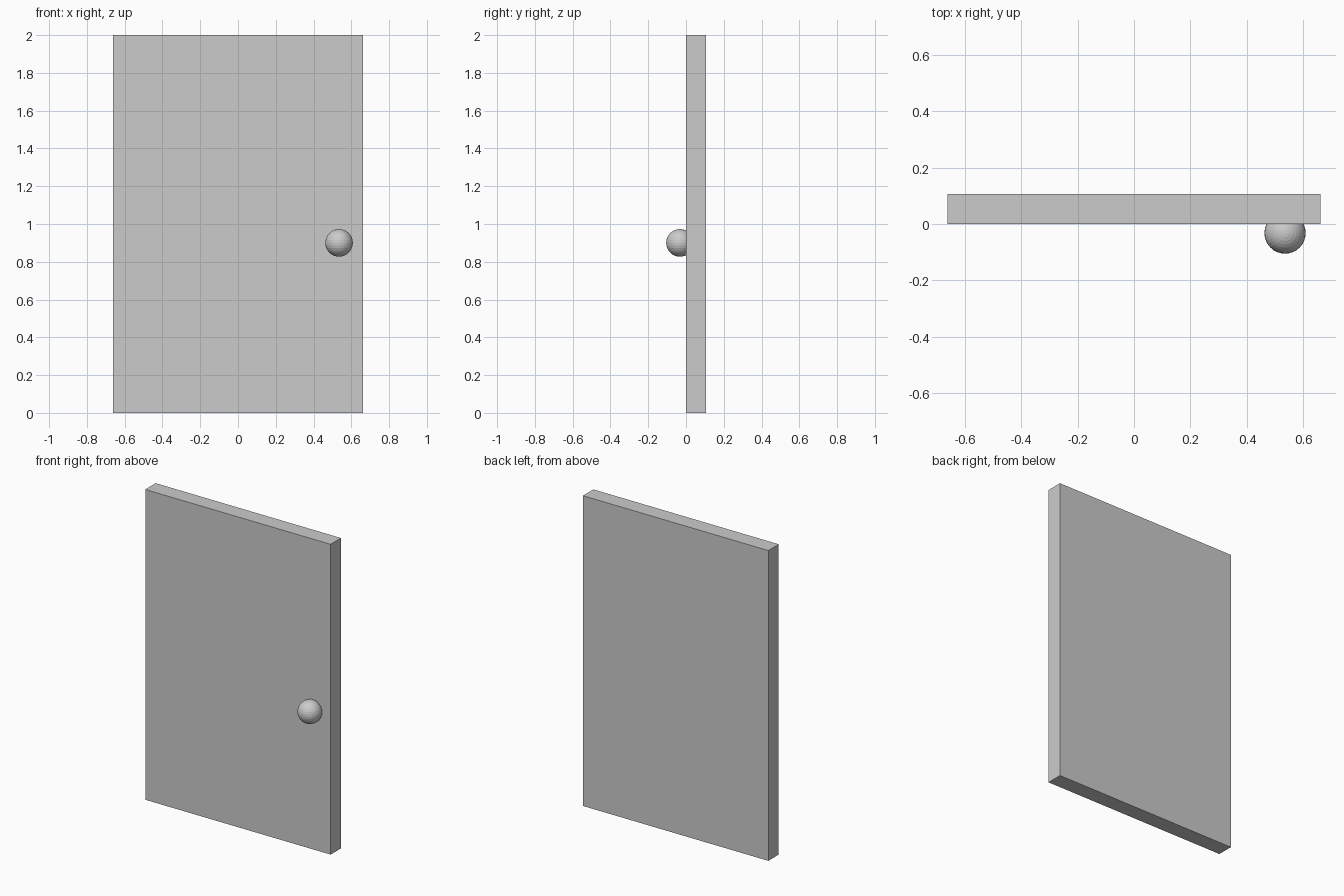
import bpy

if "Cube" in bpy.data.objects:
    bpy.data.objects.remove(bpy.data.objects["Cube"])

# Door slab, front face on y = 0
bpy.ops.mesh.primitive_cube_add(size=1, location=(0, 0.0525, 1))
door = bpy.context.object
door.name = "door_panel"
door.scale = (1.322, 0.106, 2)
bpy.ops.object.transform_apply(location=False, rotation=False, scale=True)

# Round knob, partly sunk into the front face
bpy.ops.mesh.primitive_uv_sphere_add(segments=32, ring_count=16, radius=0.073,
                                     location=(0.535, -0.032, 0.9))
knob = bpy.context.object
knob.name = "door_knob"
